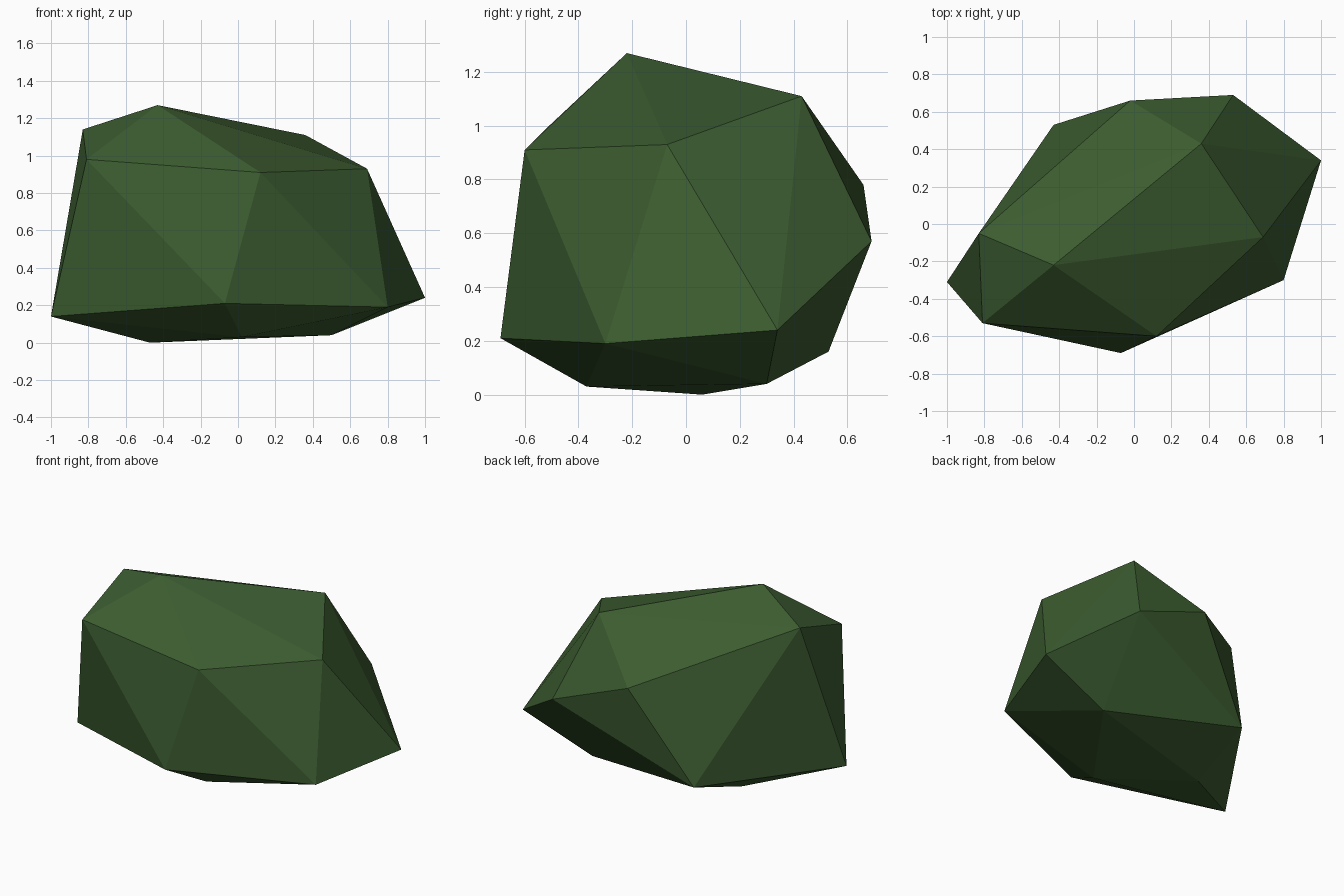
import bpy
import bmesh
from mathutils import Vector

# Remove the default object
default_cube = bpy.data.objects.get("Cube")
if default_cube:
    bpy.data.objects.remove(default_cube, do_unlink=True)


def make_material(name, colour):
    material = bpy.data.materials.new(name)
    material.use_nodes = True
    material.diffuse_color = colour
    shader = next(n for n in material.node_tree.nodes if n.type == "BSDF_PRINCIPLED")
    shader.inputs["Base Color"].default_value = colour
    shader.inputs["Roughness"].default_value = 1
    return material


def make_boulder(name, corner_rings, material):
    """Wrap a faceted stone skin around rings of corner points."""
    bm = bmesh.new()
    for ring in corner_rings:
        for corner in ring:
            bm.verts.new(Vector(corner))
    hull = bmesh.ops.convex_hull(bm, input=bm.verts[:], use_existing_faces=False)
    # Drop any corner that the skin does not use
    unused = [v for v in bm.verts if not v.link_faces]
    bmesh.ops.delete(bm, geom=unused, context="VERTS")
    bmesh.ops.recalc_face_normals(bm, faces=bm.faces[:])
    for face in bm.faces:
        face.smooth = False
    mesh = bpy.data.meshes.new(name)
    bm.to_mesh(mesh)
    bm.free()
    mesh.materials.append(material)
    boulder = bpy.data.objects.new(name, mesh)
    bpy.context.collection.objects.link(boulder)
    return boulder


# Small underside the stone rests on
base_ring = [(-.47, .06, 0), (.5, .3, .04), (.02, -.37, .03)]

# Widest girth, low on the stone
girth_ring = [(-1, -.31, .14), (-.07, -.69, .21), (.8, -.3, .19),
              (1, .34, .24), (-.43, .53, .16)]

# Bulge at the back
back_ring = [(.53, .69, .57), (-.02, .66, .78)]

# Shoulder around the upper part
shoulder_ring = [(-.81, -.53, .98), (.12, -.6, .91), (.69, -.07, .93)]

# Sloping crown
crown_ring = [(-.83, -.05, 1.14), (-.43, -.22, 1.27), (.36, .43, 1.11)]

moss_green = make_material("moss green", (.045, .108, .03, 1))
make_boulder("boulder",
             [base_ring, girth_ring, back_ring, shoulder_ring, crown_ring],
             moss_green)
